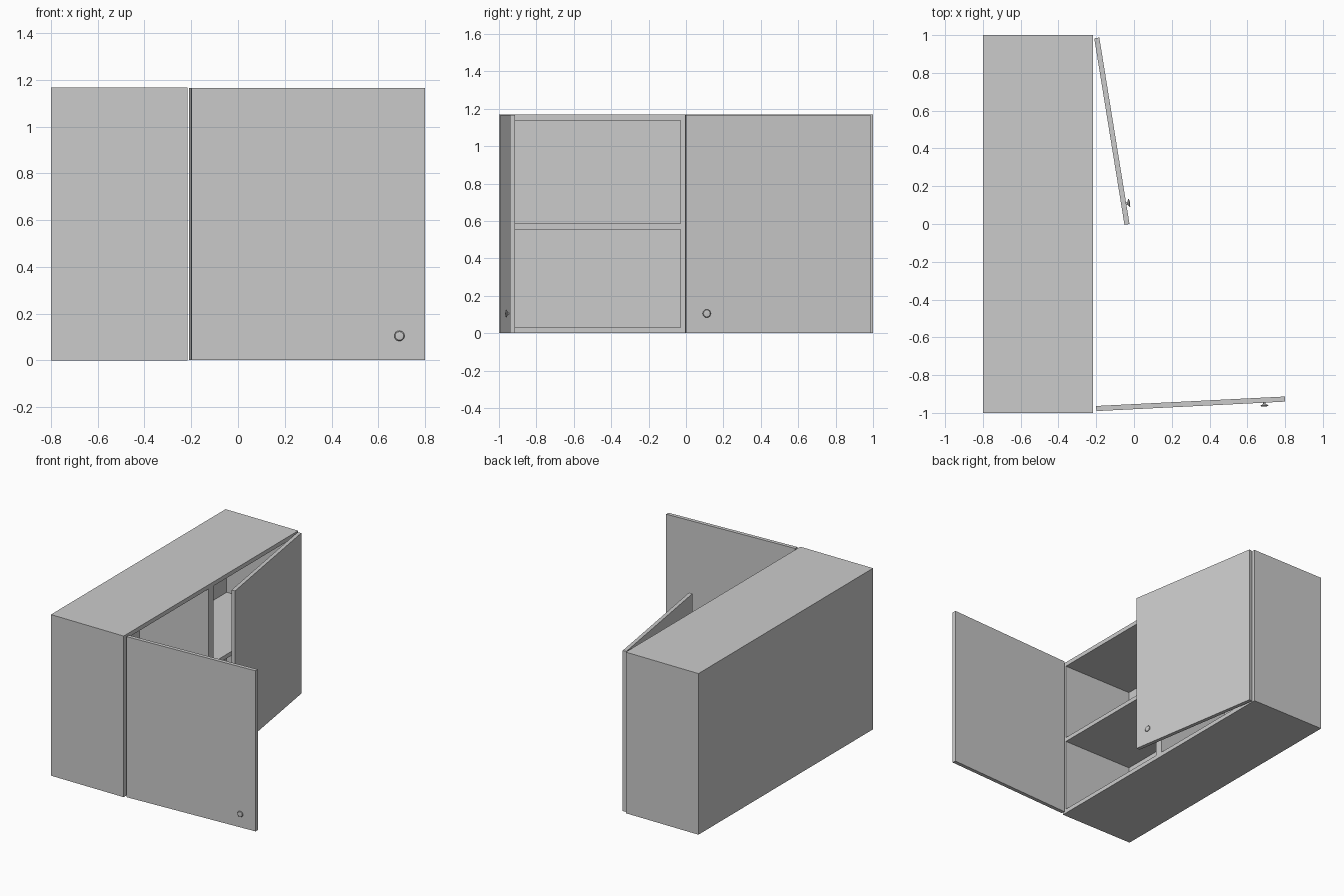
import bpy, bmesh, math
from mathutils import Matrix

cube = bpy.data.objects.get("Cube")
if cube:
    bpy.data.objects.remove(cube, do_unlink=True)

grey = bpy.data.materials.new("plain grey")
grey.use_nodes = True
grey.diffuse_color = (0.6, 0.6, 0.6, 1)
grey.node_tree.nodes["Principled BSDF"].inputs["Base Color"].default_value = (0.6, 0.6, 0.6, 1)

BACK, FRONT, HEIGHT, T = -0.8, -0.217, 1.168, 0.03


def add_object(name, bm):
    bmesh.ops.recalc_face_normals(bm, faces=bm.faces)
    mesh = bpy.data.meshes.new(name)
    bm.to_mesh(mesh)
    bm.free()
    mesh.materials.append(grey)
    obj = bpy.data.objects.new(name, mesh)
    bpy.context.collection.objects.link(obj)
    return obj


def box(name, x, y, z):
    bm = bmesh.new()
    bmesh.ops.create_cube(bm, size=1)
    for v in bm.verts:
        v.co = [lo if c < 0 else hi for c, (lo, hi) in zip(v.co, (x, y, z))]
    return add_object(name, bm)


def lathe(name, profile, steps=24):
    bm = bmesh.new()
    verts = [bm.verts.new((r, 0, z)) for r, z in profile]
    edges = [bm.edges.new(pair) for pair in zip(verts, verts[1:])]
    bmesh.ops.spin(bm, geom=verts + edges, cent=(0, 0, 0), axis=(0, 0, 1),
                   angle=math.tau, steps=steps)
    bmesh.ops.remove_doubles(bm, verts=bm.verts, dist=0.0001)
    obj = add_object(name, bm)
    bpy.ops.object.select_all(action='DESELECT')
    bpy.context.view_layer.objects.active = obj
    obj.select_set(True)
    bpy.ops.object.shade_smooth_by_angle(angle=math.radians(35))
    return obj


# Cabinet shell
inner_z = (T, HEIGHT - T)
box("bottom_panel", (BACK, FRONT), (-1, 1), (0, T))
box("top_panel", (BACK, FRONT), (-1, 1), (HEIGHT - T, HEIGHT))
box("back_panel", (BACK, BACK + T), (-1, 1), inner_z)
box("centre_divider", (BACK + T, FRONT), (-T, T), inner_z)

# Side walls and one shelf in each bay
for side, s in (("right", -1), ("left", 1)):
    box(side + "_wall", (BACK + T, FRONT), sorted((s, s * (1 - T))), inner_z)
    box(side + "_shelf", (BACK + T, FRONT), sorted((s * T, s * (1 - T))), (0.555, 0.585))


# Open doors, each swung about its hinge, with a knob on the outer face
KNOB = [(0, -0.003), (0.006, -0.003), (0.006, 0.006), (0.022, 0.015), (0.018, 0.019), (0, 0.021)]
DOOR_T = 0.027


def door(name, hinge, angle, outer):
    swing = Matrix.Translation((*hinge, 0)) @ Matrix.Rotation(math.radians(angle), 4, 'Z')
    panel = box(name, (0, 1), (-DOOR_T / 2, DOOR_T / 2), (0.001, 1.165))
    panel.matrix_world = swing
    knob = lathe(name + "_knob", KNOB)
    knob.matrix_world = (swing @ Matrix.Translation((0.89, outer * DOOR_T / 2, 0.105))
                         @ Matrix.Rotation(-outer * math.pi / 2, 4, 'X'))


door("right_door", (-0.2, -0.977), 2.87, -1)
door("left_door", (-0.197, 0.985), -80.8, 1)
